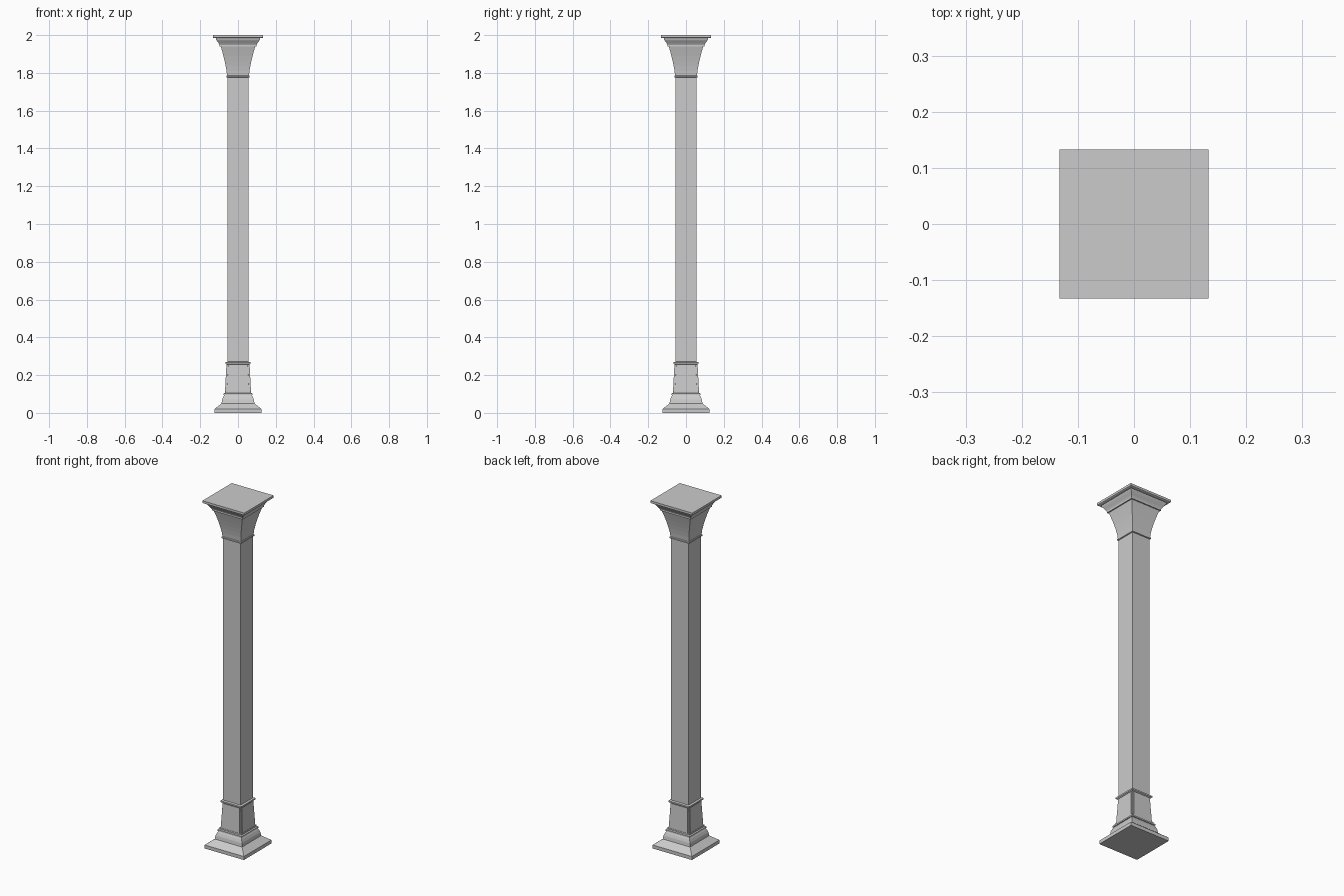
import bpy, bmesh

if "Cube" in bpy.data.objects:
    bpy.data.objects.remove(bpy.data.objects["Cube"])

def square_loft(name, profile):
    """Stack square rings from (half width, height) points and cap both ends."""
    bm = bmesh.new()
    rings = [[bm.verts.new((sx * r, sy * r, z)) for sx, sy in ((-1, -1), (1, -1), (1, 1), (-1, 1))]
             for r, z in profile]
    for a, b in zip(rings, rings[1:]):
        for i in range(4):
            j = (i + 1) % 4
            bm.faces.new((a[i], a[j], b[j], b[i]))
    bm.faces.new(rings[0][::-1])
    bm.faces.new(rings[-1])
    mesh = bpy.data.meshes.new(name)
    bm.to_mesh(mesh)
    bm.free()
    obj = bpy.data.objects.new(name, mesh)
    bpy.context.collection.objects.link(obj)
    return obj

# Stepped plinth
square_loft("plinth", [(0.125, 0), (0.125, 0.02), (0.12, 0.024), (0.092, 0.046),
                       (0.087, 0.05), (0.084, 0.07), (0.078, 0.085), (0.072, 0.095)])
square_loft("plinth_ledge", [(0.077, 0.095), (0.077, 0.103), (0.07, 0.106), (0.07, 0.114), (0.06, 0.114)])

# Tapered pedestal with a raised panel on each side
pedestal = square_loft("pedestal", [(0.065, 0.108), (0.057, 0.26)])
bm = bmesh.new()
bm.from_mesh(pedestal.data)
bm.normal_update()
sides = [f for f in bm.faces if abs(f.normal.z) < 0.5]
bmesh.ops.inset_individual(bm, faces=sides, thickness=0.008)
for f in sides:
    out = f.normal.copy()
    bmesh.ops.inset_individual(bm, faces=[f], thickness=0.0005, depth=0.004)
bm.to_mesh(pedestal.data)
bm.free()

# Collar above the pedestal
square_loft("lower_collar", [(0.06, 0.256), (0.066, 0.26), (0.066, 0.268), (0.056, 0.271)])

# Plain shaft
square_loft("shaft", [(0.056, 0.26), (0.056, 1.79)])

# Flared capital with mouldings
square_loft("upper_collar", [(0.056, 1.775), (0.062, 1.777), (0.062, 1.784), (0.058, 1.787)])
flare = [(0.058 + 0.034 * (i / 6) ** 1.4, 1.785 + 0.157 * i / 6) for i in range(7)]
square_loft("capital_flare", flare)
square_loft("capital_moulding", [(0.09, 1.94), (0.098, 1.94), (0.098, 1.948), (0.102, 1.956),
                                 (0.112, 1.97), (0.117, 1.978), (0.117, 1.985)])

# Top slab
square_loft("abacus", [(0.128, 1.984), (0.133, 1.987), (0.133, 2.0)])
